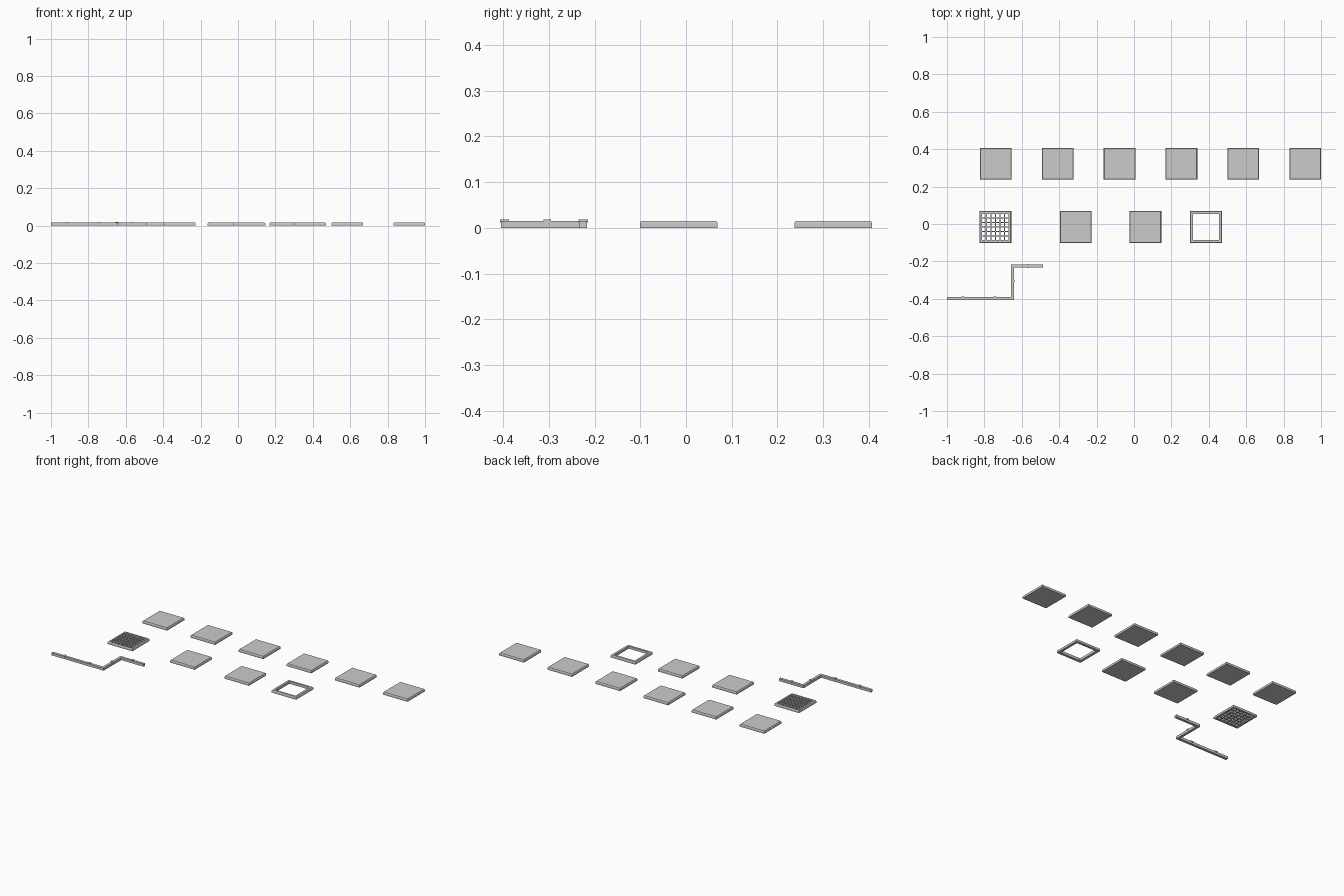
import bpy, bmesh

if "Cube" in bpy.data.objects:
    bpy.data.objects.remove(bpy.data.objects["Cube"])

HALF = 0.0848     # half width of a tile
LIP = 0.011       # height where the chamfer starts
TOP = 0.0155
INNER = 0.069     # half width of the opening in framed tiles


def finish(name, bm, loc=(0, 0, 0)):
    bmesh.ops.recalc_face_normals(bm, faces=bm.faces[:])
    me = bpy.data.meshes.new(name)
    bm.to_mesh(me)
    bm.free()
    ob = bpy.data.objects.new(name, me)
    ob.location = loc
    bpy.context.collection.objects.link(ob)
    return ob


def square_loft(bm, profile, closed):
    """Skin square loops given as (half width, z)."""
    rings = [[bm.verts.new((sx * h, sy * h, z))
              for sx, sy in ((-1, -1), (1, -1), (1, 1), (-1, 1))]
             for h, z in profile]
    n = len(rings)
    for i in range(n if closed else n - 1):
        a, b = rings[i], rings[(i + 1) % n]
        for k in range(4):
            m = (k + 1) % 4
            bm.faces.new((a[k], a[m], b[m], b[k]))
    if not closed:
        bm.faces.new(rings[0])
        bm.faces.new(rings[-1])


OUTER = [(HALF, 0), (HALF, LIP), (HALF - 0.003, TOP)]


def solid_tile(name, x, y):
    bm = bmesh.new()
    square_loft(bm, OUTER, False)
    finish(name, bm, (x, y, 0))


def frame_tile(name, x, y, inner):
    bm = bmesh.new()
    square_loft(bm, OUTER + [(inner, TOP), (inner, 0)], True)
    finish(name, bm, (x, y, 0))


def add_box(bm, x0, x1, y0, y1, z0, z1):
    vs = bmesh.ops.create_cube(bm, size=1)["verts"]
    for v in vs:
        v.co = (x1 if v.co.x > 0 else x0,
                y1 if v.co.y > 0 else y0,
                z1 if v.co.z > 0 else z0)


# Back row of six solid tiles
for i in range(6):
    solid_tile(f"back_tile_{i + 1}", -0.7388 + i * 0.3308, 0.322)

# Middle row: grate, two solid tiles, open frame
ROW = -0.016
frame_tile("grate_frame", -0.741, ROW, 0.0735)
solid_tile("middle_tile_1", -0.312, ROW)
solid_tile("middle_tile_2", 0.061, ROW)
frame_tile("open_frame", 0.385, ROW, INNER)

# Grate: one perforated plate of 6 x 6 square holes
bm = bmesh.new()
pitch, bar, g = 0.147 / 6, 0.003, 0.0735
cuts = [-g]
for i in range(6):
    c = -g + pitch * (i + 0.5)
    cuts += [c - pitch / 2 + bar, c + pitch / 2 - bar]
cuts.append(g)
grid = [[bm.verts.new((x, y, 0.002)) for y in cuts] for x in cuts]
for i in range(13):
    for j in range(13):
        if not (i % 2 and j % 2):
            bm.faces.new((grid[i][j], grid[i + 1][j],
                          grid[i + 1][j + 1], grid[i][j + 1]))
up = bmesh.ops.extrude_face_region(bm, geom=bm.faces[:], use_keep_orig=True)
for v in up["geom"]:
    if isinstance(v, bmesh.types.BMVert):
        v.co.z = 0.0135
finish("grate_bars", bm, (-0.741, ROW, 0))

# Stepped rail, an outline extruded upward
w = 0.008
ya, yb, xm = -0.397, -0.2245, -0.6485
outline = [(-1.0, ya - w), (xm + w, ya - w), (xm + w, yb - w), (-0.487, yb - w),
           (-0.487, yb + w), (xm - w, yb + w), (xm - w, ya + w), (-1.0, ya + w)]
bm = bmesh.new()
low = [bm.verts.new((x, y, 0)) for x, y in outline]
high = [bm.verts.new((x, y, TOP)) for x, y in outline]
for k in range(8):
    m = (k + 1) % 8
    bm.faces.new((low[k], low[m], high[m], high[k]))
# caps split into three four-sided pieces
for r in (low, high):
    bm.faces.new((r[0], r[1], r[6], r[7]))
    bm.faces.new((r[1], r[2], r[5], r[6]))
    bm.faces.new((r[2], r[3], r[4], r[5]))
finish("stepped_rail", bm)

# Small clips straddling the rail
for i, (x, y) in enumerate([(-0.915, ya), (-0.744, ya), (xm, -0.3035), (-0.568, yb)]):
    along_y = i == 2
    hx, hy = (0.0102, 0.0078) if along_y else (0.0078, 0.0102)
    bm = bmesh.new()
    add_box(bm, -hx, hx, -hy, hy, 0.012, 0.0185)
    finish(f"rail_clip_{i + 1}", bm, (x, y, 0))
